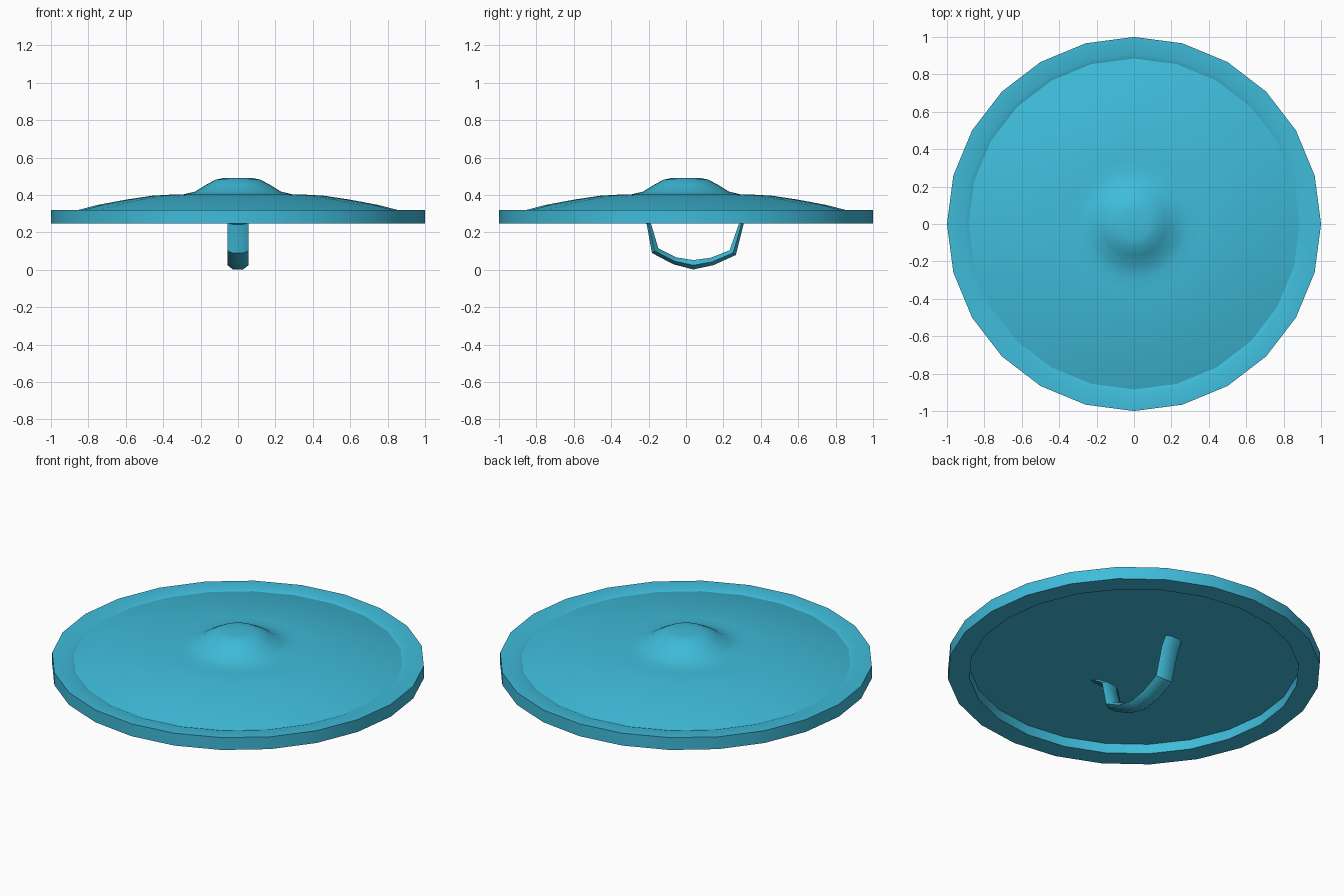
import bpy, bmesh
from math import cos, sin, pi, radians
from mathutils import Vector

if "Cube" in bpy.data.objects:
    bpy.data.objects.remove(bpy.data.objects["Cube"])

SIDES = 24
mat = bpy.data.materials.new("shield_blue")
mat.diffuse_color = (0.05, 0.5, 0.7, 1)
mat.use_nodes = True
mat.node_tree.nodes["Principled BSDF"].inputs["Base Color"].default_value = mat.diffuse_color


def finish(bm, name, angle):
    bmesh.ops.recalc_face_normals(bm, faces=bm.faces)
    mesh = bpy.data.meshes.new(name)
    bm.to_mesh(mesh)
    bm.free()
    ob = bpy.data.objects.new(name, mesh)
    bpy.context.collection.objects.link(ob)
    mesh.materials.append(mat)
    bpy.ops.object.select_all(action='DESELECT')
    ob.select_set(True)
    bpy.context.view_layer.objects.active = ob
    bpy.ops.object.shade_smooth_by_angle(angle=radians(angle))
    return ob


def loft(bm, rings):
    # closed rings joined by quads, both ends capped
    rings = [[bm.verts.new(p) for p in ring] for ring in rings]
    for a, b in zip(rings, rings[1:]):
        for i in range(len(a)):
            j = (i + 1) % len(a)
            bm.faces.new((a[i], a[j], b[j], b[i]))
    bm.faces.new(rings[0])
    bm.faces.new(rings[-1])


def revolve(name, profile, angle):
    bm = bmesh.new()
    loft(bm, [[(r * cos(2 * pi * i / SIDES), r * sin(2 * pi * i / SIDES), z)
               for i in range(SIDES)] for r, z in profile])
    return finish(bm, name, angle)


# Domed face with boss, raised rim and flat recessed back
revolve("shield_body", [
    (.08, .49), (.12, .482), (.17, .455), (.23, .418), (.29, .404), (.36, .402),
    (.46, .396), (.60, .375), (.75, .347), (.885, .312), (.91, .321),
    (1.0, .321), (1.0, .248), (.885, .248), (.885, .306), (.3, .306)], 25)

# Grip on the back: (y, z, half thickness) along its path
path = [(-.31, .32, .014), (-.2, .25, .012), (-.165, .102, .021),
        (-.06, .048, .02), (.04, .027, .025), (.14, .045, .021),
        (.25, .092, .021), (.297, .25, .012), (.335, .32, .014)]
section = [(-.028, -1), (.028, -1), (.056, -.1), (.03, 1), (-.03, 1), (-.056, -.1)]
bm = bmesh.new()
rings = []
for i, (y, z, t) in enumerate(path):
    a, b = path[max(i - 1, 0)], path[min(i + 1, len(path) - 1)]
    tangent = Vector((0, b[0] - a[0], b[1] - a[1])).normalized()
    inward = Vector((0, -tangent.z, tangent.y))
    rings.append([Vector((x, y, z)) + inward * (t * s) for x, s in section])
loft(bm, rings)
finish(bm, "hand_grip", 40)
